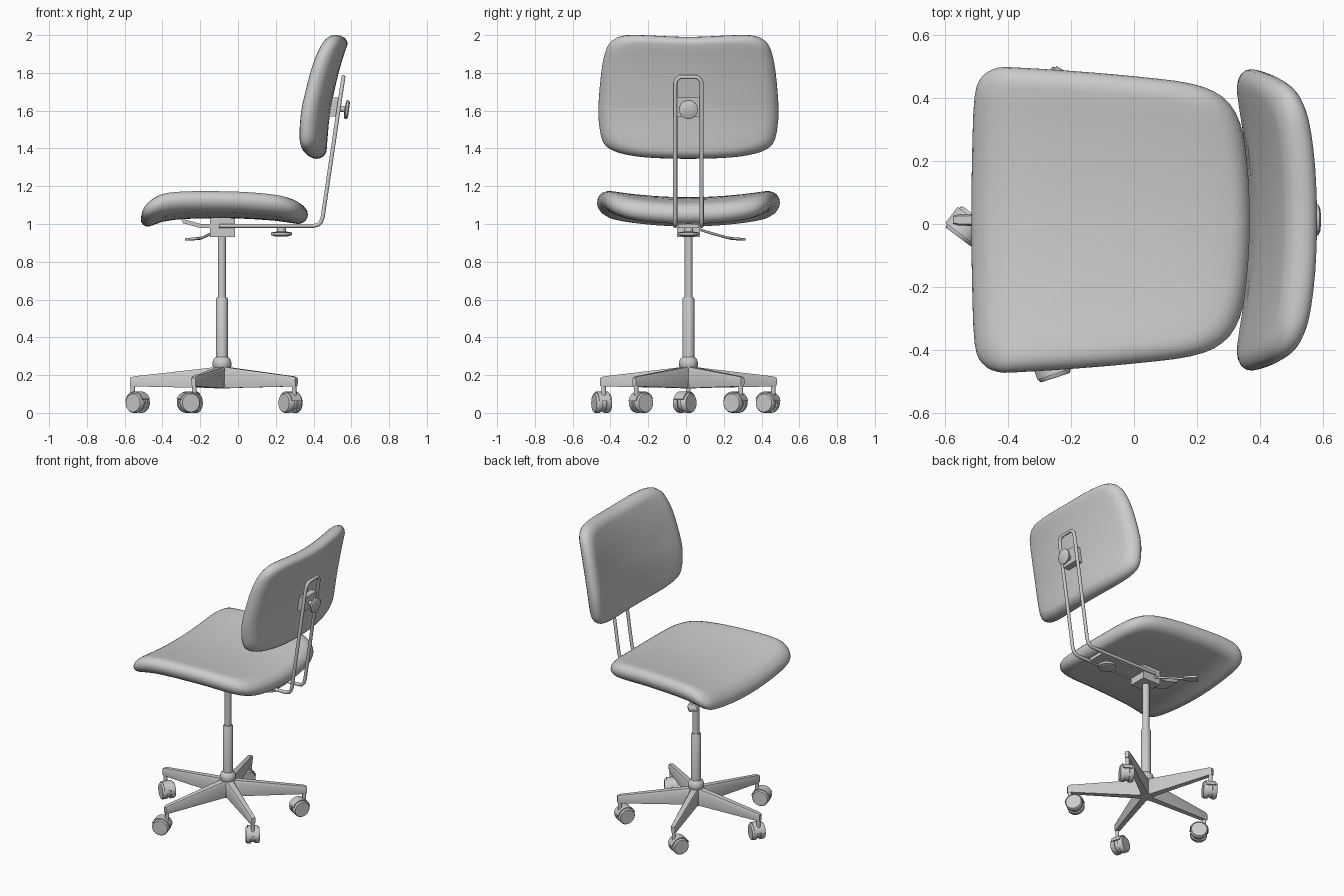
import bpy, bmesh
from math import sin, cos, pi, radians
from mathutils import Vector, Matrix

if "Cube" in bpy.data.objects:
    bpy.data.objects.remove(bpy.data.objects["Cube"])

CY = 0.013          # y of the chair's symmetry plane
CX = -0.085         # x of the column


def make(name, verts, faces, angle=40):
    me = bpy.data.meshes.new(name)
    me.from_pydata([tuple(v) for v in verts], [], faces)
    bm = bmesh.new()
    bm.from_mesh(me)
    bmesh.ops.recalc_face_normals(bm, faces=bm.faces)
    bm.to_mesh(me)
    bm.free()
    ob = bpy.data.objects.new(name, me)
    bpy.context.collection.objects.link(ob)
    bpy.ops.object.select_all(action='DESELECT')
    ob.select_set(True)
    bpy.context.view_layer.objects.active = ob
    bpy.ops.object.shade_smooth_by_angle(angle=radians(angle))
    return ob


def loft(name, rings, angle=40):
    """Skin closed rings of equal length and cap both ends."""
    n = len(rings[0])
    faces = [(k*n+i, k*n+(i+1) % n, (k+1)*n+(i+1) % n, (k+1)*n+i)
             for k in range(len(rings)-1) for i in range(n)]
    faces += [tuple(range(n)), tuple(range((len(rings)-1)*n, len(rings)*n))]
    return make(name, [p for r in rings for p in r], faces, angle)


def lathe(name, base, axis, profile, n=24):
    """Turn (radius, distance) pairs round an axis."""
    base, q = Vector(base), Vector(axis).to_track_quat('Z', 'Y')
    return loft(name, [[base + q @ Vector((r*cos(2*pi*i/n), r*sin(2*pi*i/n), d))
                        for i in range(n)] for r, d in profile])


def box(name, lo, hi):
    return loft(name, [[(lo[0], lo[1], z), (hi[0], lo[1], z), (hi[0], hi[1], z),
                        (lo[0], hi[1], z)] for z in (lo[2], hi[2])])


def rod(name, pts, r):
    cu = bpy.data.curves.new(name, 'CURVE')
    cu.dimensions, cu.bevel_depth, cu.bevel_resolution = '3D', r, 3
    cu.use_fill_caps = True
    sp = cu.splines.new('POLY')
    sp.points.add(len(pts)-1)
    for p, co in zip(sp.points, pts):
        p.co = (*co, 1)
    ob = bpy.data.objects.new(name, cu)
    bpy.context.collection.objects.link(ob)
    bpy.ops.object.select_all(action='DESELECT')
    ob.select_set(True)
    bpy.context.view_layer.objects.active = ob
    bpy.ops.object.convert(target='MESH')
    bpy.ops.object.shade_smooth_by_angle(angle=radians(50))


def catmull(a, b, c, d, t):
    return 0.5*(2*b + (c-a)*t + (2*a-5*b+4*c-d)*t*t + (3*b-a-3*c+d)*t**3)


def curve_at(table, x):
    """Smooth interpolation through (x, value) pairs."""
    x = min(max(x, table[0][0]), table[-1][0])
    k = max(i for i in range(len(table)-1) if table[i][0] <= x)
    t = (x-table[k][0]) / (table[k+1][0]-table[k][0])
    v = [table[min(max(k+j, 0), len(table)-1)][1] for j in (-1, 0, 1, 2)]
    return catmull(*v, t)


def cushion(name, half, thick, place):
    """Rounded pad from a half outline (length, half width), bent by place()."""
    pts = [Vector(p) for p in half + [(a, -b) for a, b in half[-2:0:-1]]]
    n = len(pts)
    loop = [catmull(*[pts[(i+j) % n] for j in (-1, 0, 1, 2)], s/3)
            for i in range(n) for s in range(3)]
    c = Vector(((half[0][0]+half[-1][0])/2, 0))
    inner = (0.02, 0.2, 0.4, 0.6, 0.74)
    prof = [(s, -thick) for s in inner]
    prof += [(0.86+0.14*cos(a), thick*sin(a)) for a in [pi*(k/10-0.5) for k in range(11)]]
    prof += [(s, thick) for s in reversed(inner)]
    loft(name, [[place(*(c+(p-c)*s), h) for p in loop] for s, h in prof], 80)


# Seat: front lip drops, sides lift
seat_line = [(-0.52, 1.025), (-0.4, 1.068), (-0.28, 1.083), (0, 1.085), (0.2, 1.073), (0.37, 1.05)]
cushion("seat",
        [(-0.515, 0), (-0.513, 0.2), (-0.505, 0.39), (-0.48, 0.455), (-0.43, 0.482),
         (-0.36, 0.482), (-0.2, 0.472), (0, 0.455), (0.18, 0.432), (0.28, 0.39),
         (0.335, 0.31), (0.36, 0.18), (0.37, 0)], 0.056,
        lambda x, y, h: (x, y+CY, curve_at(seat_line, x) + 0.045*(y/0.48)**2 + h))

# Backrest: leans back, wraps forward at the sides
back_line = [(1.34, 0.415), (1.45, 0.422), (1.6, 0.437), (1.75, 0.468), (1.85, 0.495), (2.0, 0.54)]
cushion("backrest",
        [(1.345, 0), (1.352, 0.22), (1.372, 0.35), (1.4, 0.42), (1.44, 0.455), (1.52, 0.472),
         (1.62, 0.477), (1.8, 0.462), (1.9, 0.443), (1.96, 0.415), (1.995, 0.355),
         (2.0, 0.25), (1.99, 0)], 0.052,
        lambda z, y, h: (curve_at(back_line, z) - 0.065*(y/0.48)**2 + h, y+CY, z))

# Bent support rod carrying the backrest
side = [(-0.1, 0.07, 0.99), (0.4, 0.07, 0.99), (0.425, 0.07, 0.996), (0.44, 0.07, 1.012),
        (0.449, 0.07, 1.04), (0.553, 0.07, 1.745), (0.556, 0.062, 1.765), (0.558, 0.045, 1.778)]
rod("back_support_rod", [(x, CY+y, z) for x, y, z in side] +
    [(x, CY-y, z) for x, y, z in reversed(side)], 0.011)

# Backrest bracket and clamp knob
loft("backrest_bracket", [[(0.48, CY+y, z), (0.535+dx, CY+y, z), (0.535+dx, CY-y, z), (0.48, CY-y, z)]
                          for y, z, dx in ((0.062, 1.57, -0.006), (0.062, 1.67, 0.008))])
lathe("backrest_knob", (0.52, CY, 1.613), (1, 0, -0.13),
      [(0.016, 0), (0.016, 0.045), (0.045, 0.047), (0.05, 0.052), (0.05, 0.062), (0.04, 0.068)])

# Under-seat carrier plate, its turned-up front, gearbox and knob
strip = [(-0.305, 1.045), (-0.29, 1.015), (-0.2, 0.99), (0.32, 0.99)]
loft("carrier_plate", [[(x, CY-0.055, z-0.011), (x, CY+0.055, z-0.011),
                        (x, CY+0.055, z+0.011), (x, CY-0.055, z+0.011)] for x, z in strip])
box("tilt_housing", (-0.148, CY-0.06, 0.932), (-0.015, CY+0.06, 1.045))
lathe("depth_knob", (0.23, CY, 0.935), (0, 0, 1),
      [(0.035, 0), (0.055, 0.006), (0.055, 0.02), (0.025, 0.025), (0.02, 0.06)])

# Height lever with paddle
rod("height_lever", [(-0.1, 0.06, 0.975), (-0.13, 0.12, 0.955), (-0.19, 0.22, 0.927),
                     (-0.22, 0.25, 0.924)], 0.007)
d, w = Vector((-0.7, 0.7, -0.06)), Vector((0.7, 0.7, 0))
loft("lever_paddle", [[Vector((-0.2, 0.235, 0.924)) + d*t + w*a*s + Vector((0, 0, b*0.006))
                       for a, b in ((-1, -1), (1, -1), (1, 1), (-1, 1))]
                      for t, s in ((0, 0.014), (0.035, 0.026), (0.09, 0.026))])

# Gas column and hub
lathe("upper_column", (CX, CY, 0.6), (0, 0, 1), [(0.022, 0), (0.022, 0.34)])
lathe("lower_column", (CX, CY, 0.27), (0, 0, 1), [(0.031, 0), (0.031, 0.335), (0.027, 0.342)])
lathe("base_hub", (CX, CY, 0.13), (0, 0, 1),
      [(0.042, 0), (0.045, 0.11), (0.05, 0.118), (0.05, 0.138), (0.044, 0.155), (0.032, 0.166)])

# Five legs with swivelled twin-wheel casters: (leg angle, caster heading)
for i, (leg, head) in enumerate([(180, -37), (252, 198), (324, 127), (36, 240), (108, 240)], 1):
    hub = Matrix.Translation((CX, CY, 0)) @ Matrix.Rotation(radians(leg), 4, 'Z')
    sections = [(0.02, 0.03, 0.13, 0.245), (0.07, 0.027, 0.132, 0.238),
                (0.47, 0.018, 0.14, 0.193), (0.488, 0.013, 0.143, 0.186)]
    loft(f"leg_{i}", [[hub @ Vector(p) for p in
                       ((r, -b*0.75, z0), (r, b*0.75, z0), (r, b, z1-0.012), (r, b*0.7, z1),
                        (r, -b*0.7, z1), (r, -b, z1-0.012))] for r, b, z0, z1 in sections])
    tip = hub @ Vector((0.472, 0, 0))
    lathe(f"caster_stem_{i}", (tip.x, tip.y, 0.085), (0, 0, 1), [(0.012, 0), (0.012, 0.07)], 12)
    f = Vector((cos(radians(head)), sin(radians(head)), 0))
    ax = Vector((-f.y, f.x, 0))
    c = tip + f*0.033 + Vector((0, 0, 0.053))
    for s in (-1, 1):
        lathe(f"wheel_{i}_{'a' if s < 0 else 'b'}", c + ax*s*0.012, ax*s,
              [(0.053, 0), (0.053, 0.024), (0.048, 0.031)])
    # Curved hood over the wheels, plus the web between them
    arc = [radians(20 + 15*k) for k in range(11)]
    at = lambda r, a: c + f*r*cos(a) + Vector((0, 0, r*sin(a)))
    loft(f"caster_hood_{i}", [[at(0.054, a) - ax*0.032, at(0.054, a) + ax*0.032,
                               at(0.06, a) + ax*0.032, at(0.06, a) - ax*0.032] for a in arc])
    lathe(f"caster_web_{i}", c - ax*0.013, ax, [(0.045, 0), (0.045, 0.026)])
